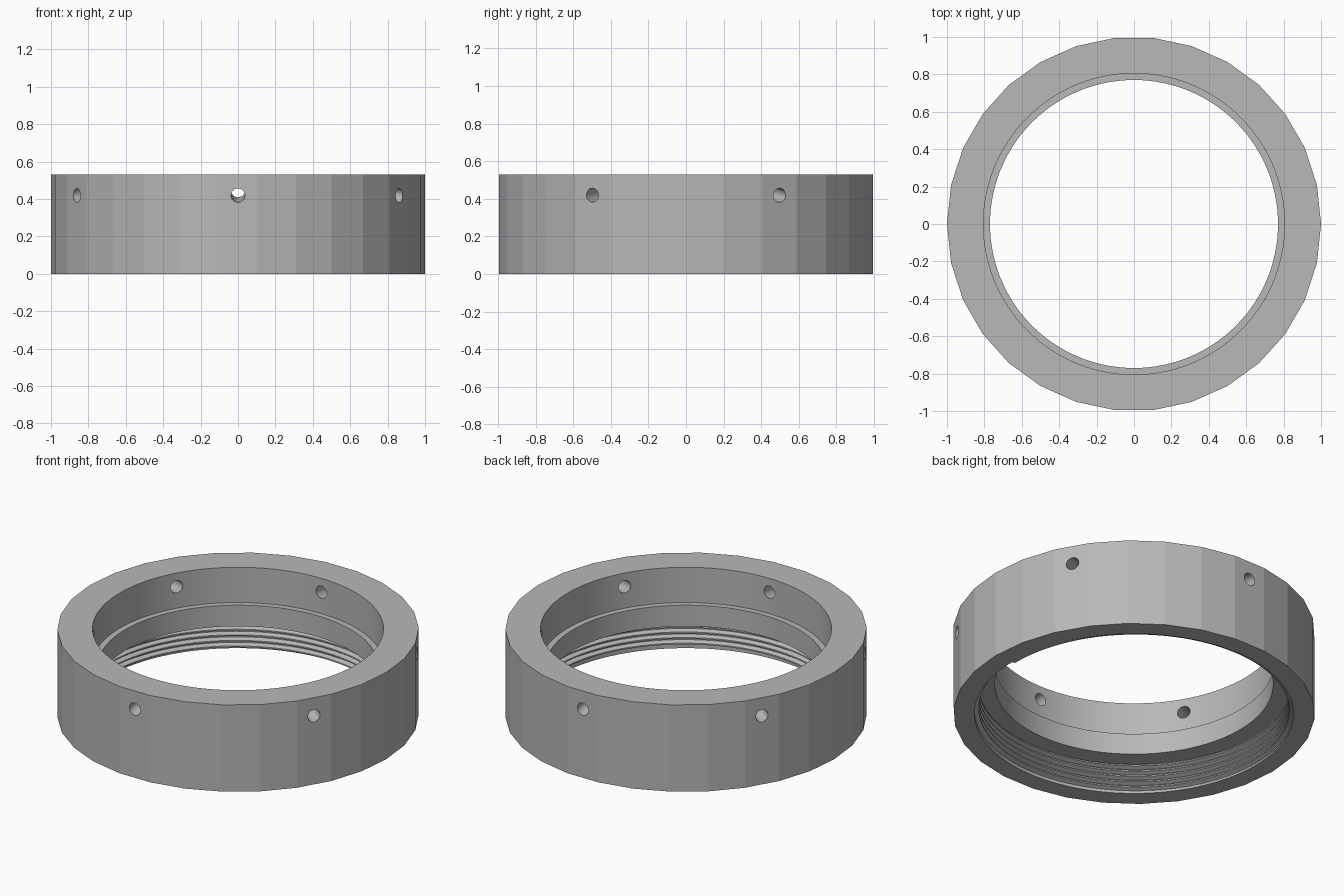
import bpy, bmesh, math
from mathutils import Matrix, Vector

HEIGHT = 0.53
ROOT, CREST, SHELF = 0.883, 0.859, 0.186

if "Cube" in bpy.data.objects:
    bpy.data.objects.remove(bpy.data.objects["Cube"])

metal = bpy.data.materials.new("plain grey")
metal.use_nodes = True
metal.diffuse_color = (0.48, 0.48, 0.48, 1)
metal.node_tree.nodes["Principled BSDF"].inputs["Base Color"].default_value = metal.diffuse_color


def add_object(name, bm):
    bmesh.ops.recalc_face_normals(bm, faces=bm.faces)
    mesh = bpy.data.meshes.new(name)
    bm.to_mesh(mesh)
    bm.free()
    mesh.materials.append(metal)
    obj = bpy.data.objects.new(name, mesh)
    bpy.context.collection.objects.link(obj)
    return obj


def activate(obj):
    bpy.ops.object.select_all(action='DESELECT')
    obj.select_set(True)
    bpy.context.view_layer.objects.active = obj


def cut(obj, cutter):
    mod = obj.modifiers.new("cut", 'BOOLEAN')
    mod.operation = 'DIFFERENCE'
    mod.solver = 'EXACT'
    mod.object = cutter
    activate(obj)
    bpy.ops.object.modifier_apply(modifier=mod.name)
    bpy.data.objects.remove(cutter)


# Faceted outer body
bm = bmesh.new()
bmesh.ops.create_cone(bm, cap_ends=True, segments=30, radius1=1, radius2=1, depth=HEIGHT,
                      matrix=Matrix.Translation((0, 0, HEIGHT / 2))
                      @ Matrix.Rotation(math.pi / 2, 4, 'Z'))
# One corner of the polygon points along +x
corner = max(bm.verts, key=lambda v: v.co.x).co
bmesh.ops.rotate(bm, verts=bm.verts,
                 matrix=Matrix.Rotation(-math.atan2(corner.y, corner.x), 3, 'Z'))
ring = add_object("collar_ring", bm)

# Stepped bore: wide threaded mouth below, narrow lip, upper seat
bm = bmesh.new()
profile = [(0, -0.1), (ROOT, -0.1), (ROOT, SHELF), (0.77, SHELF),
           (0.77, 0.315), (0.805, 0.315), (0.805, 0.63), (0, 0.63)]
verts = [bm.verts.new((r, 0, z)) for r, z in profile]
edges = [bm.edges.new(pair) for pair in zip(verts, verts[1:])]
bmesh.ops.spin(bm, geom=verts + edges, cent=(0, 0, 0), axis=(0, 0, 1),
               angle=math.tau, steps=120)
bmesh.ops.remove_doubles(bm, verts=bm.verts, dist=1e-5)
cut(ring, add_object("bore_cutter", bm))

# Six tilted radial screw holes, rising toward the inside
bm = bmesh.new()
for i in range(6):
    a = math.radians(30 + 60 * i)
    outer = Vector((math.cos(a) * 0.995, math.sin(a) * 0.995, 0.419))
    inner = Vector((math.cos(a) * 0.805, math.sin(a) * 0.805, 0.446))
    turn = (outer - inner).to_track_quat('Z', 'Y').to_matrix().to_4x4()
    bmesh.ops.create_cone(bm, cap_ends=True, segments=32, radius1=0.037, radius2=0.037,
                          depth=0.34, matrix=Matrix.Translation((outer + inner) / 2) @ turn)
cut(ring, add_object("hole_cutter", bm))

# Helical internal thread ridge in the lower mouth
bm = bmesh.new()
section = [(ROOT + 0.004, -0.016), (CREST, -0.004), (CREST, 0.004), (ROOT + 0.004, 0.016)]
PITCH, TURNS, STEPS = 0.034, 5, 120
previous = None
for i in range(TURNS * STEPS + 1):
    a = math.tau * i / STEPS
    z = 0.009 + PITCH * i / STEPS
    row = [bm.verts.new((r * math.cos(a), r * math.sin(a),
                         min(max(z + dz, 0.001), SHELF - 0.001))) for r, dz in section]
    if previous:
        for k in range(4):
            n = (k + 1) % 4
            bm.faces.new((previous[k], previous[n], row[n], row[k]))
    else:
        bm.faces.new(row)
    previous = row
bm.faces.new(previous)
thread = add_object("inner_thread", bm)

# Smooth bores and holes, crisp outer facets
for obj in (ring, thread):
    activate(obj)
    bpy.ops.object.shade_smooth_by_angle(angle=math.radians(11.5))
